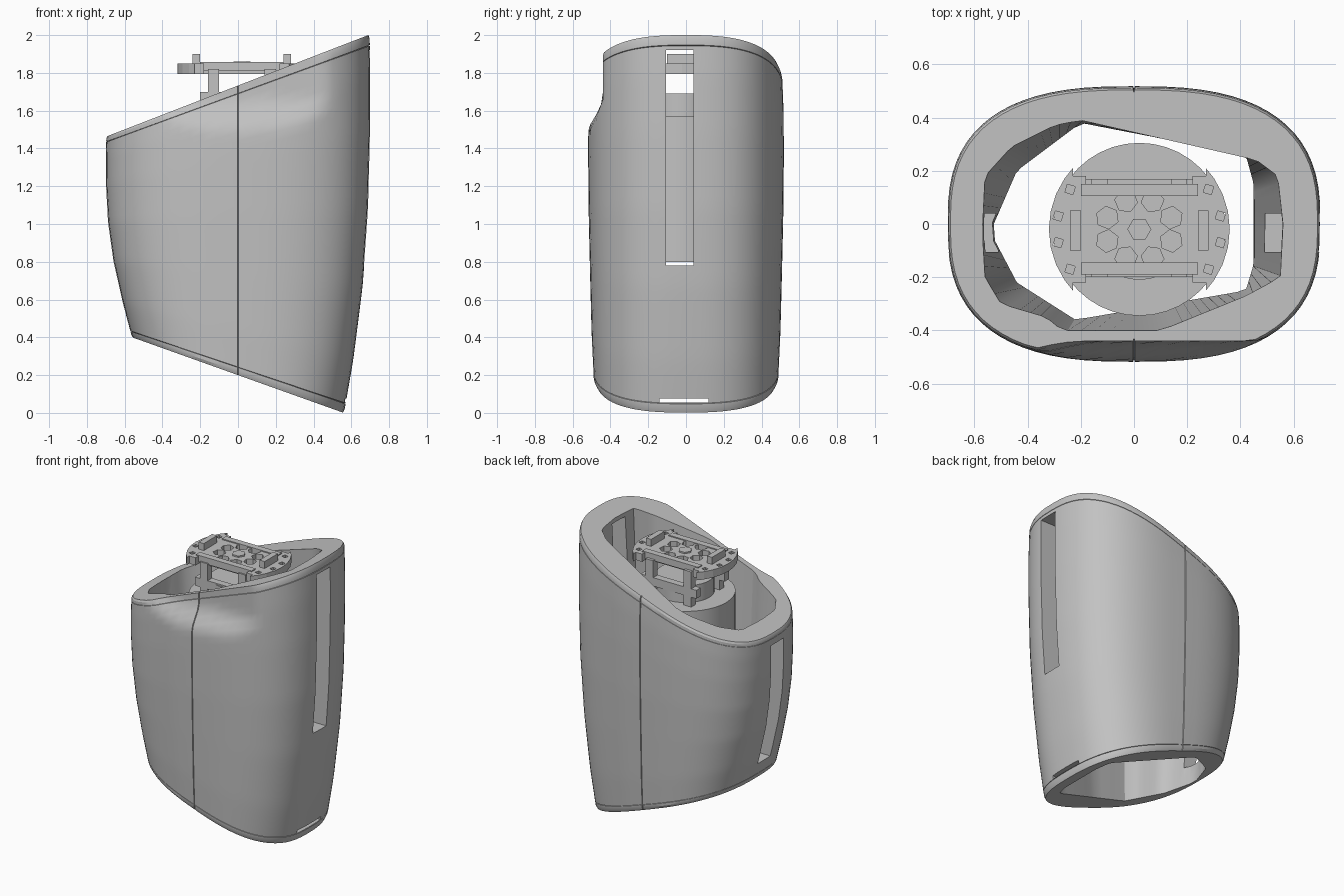
import bpy, bmesh, math
from mathutils import Vector

if "Cube" in bpy.data.objects:
    bpy.data.objects.remove(bpy.data.objects["Cube"])

grey = bpy.data.materials.new("satin_grey")
grey.use_nodes = True
colour = (0.54, 0.54, 0.54, 1)
grey.diffuse_color = colour
grey.node_tree.nodes["Principled BSDF"].inputs["Base Color"].default_value = colour


def smooth_shade(ob, degrees):
    bpy.ops.object.select_all(action='DESELECT')
    ob.select_set(True)
    bpy.context.view_layer.objects.active = ob
    bpy.ops.object.shade_smooth_by_angle(angle=math.radians(degrees))


def finish(name, bm):
    bmesh.ops.recalc_face_normals(bm, faces=bm.faces)
    mesh = bpy.data.meshes.new(name)
    bm.to_mesh(mesh)
    bm.free()
    mesh.materials.append(grey)
    ob = bpy.data.objects.new(name, mesh)
    bpy.context.collection.objects.link(ob)
    return ob


def prism(bm, pts, z0, z1):
    low = [bm.verts.new((x, y, z0)) for x, y in pts]
    high = [bm.verts.new((x, y, z1)) for x, y in pts]
    bm.faces.new(low)
    bm.faces.new(high)
    for i in range(len(pts)):
        j = (i + 1) % len(pts)
        bm.faces.new((low[i], low[j], high[j], high[i]))


def ring(cx, cy, r, n, turn=0.0):
    return [(cx + r * math.cos(turn + math.tau * i / n),
             cy + r * math.sin(turn + math.tau * i / n)) for i in range(n)]


def rect(x0, x1, y0, y1):
    return [(x0, y0), (x1, y0), (x1, y1), (x0, y1)]


def solid(name, parts):
    bm = bmesh.new()
    for part in parts:
        prism(bm, *part)
    return finish(name, bm)


def cut(target, cutter):
    cutter.hide_render = True
    mod = target.modifiers.new("cut", 'BOOLEAN')
    mod.object, mod.operation, mod.solver = cutter, 'DIFFERENCE', 'EXACT'
    bpy.context.view_layer.objects.active = target
    bpy.ops.object.modifier_apply(modifier=mod.name)
    bpy.data.objects.remove(cutter)


# Sleeve: rounded section swept between two tilted planes
PROFILE = [(0, .556, .48), (.012, .565, .49), (.15, .61, .5), (.35, .66, .508),
           (.55, .689, .515), (.75, .7, .518), (.9, .701, .517), (.99, .697, .512),
           (1, .69, .504)]
# Faceted openings in the upper and lower rims
UPPER = [(-.57, -.03), (-.56, .18), (-.46, .29), (-.3, .37), (-.2, .39), (.46, .24),
         (.54, .18), (.56, 0), (.55, -.2), (.42, -.27), (.1, -.4), (-.27, -.4),
         (-.33, -.35), (-.5, -.3), (-.56, -.2)]
LOWER = [(-.54, -.03), (-.44, .2), (-.2, .38), (.42, .26), (.45, .15), (.45, -.15),
         (.42, -.25), (-.22, -.36), (-.44, -.22)]


def radii(s):
    for (a, xa, ya), (b, xb, yb) in zip(PROFILE, PROFILE[1:]):
        if s <= b:
            t = (s - a) / (b - a)
            return xa + (xb - xa) * t, ya + (yb - ya) * t


def height(x, s):
    return (.2 - .357 * x) * (1 - s) + (1.733 + .387 * x) * s


def point(angle, s, inset):
    rx, ry = radii(s)
    c, d = math.cos(angle), math.sin(angle)
    x = (rx - inset) * math.copysign(abs(c) ** .75, c)
    y = (ry - inset) * math.copysign(abs(d) ** .75, d)
    z = height(x, s)
    # flattened panel at the top of the front
    t = min(max((1.66 - z) / .18, 0), 1)
    limit = .44 + .08 * t * t * (3 - 2 * t) - inset
    return Vector((x, max(y, -limit), z))


def opening_point(angle, s, outline):
    ray = point(angle, .5, 0).to_2d().normalized()
    for i, a in enumerate(outline):
        a, edge = Vector(a), Vector(outline[(i + 1) % len(outline)]) - Vector(a)
        turn = ray.cross(edge)
        if abs(turn) > 1e-9:
            along, reach = a.cross(ray) / turn, a.cross(edge) / turn
            if reach > 0 and -1e-6 <= along <= 1 + 1e-6:
                hit = ray * reach
                return Vector((hit.x, hit.y, height(hit.x, s)))


angles = [(math.tau * i / 72, False) for i in range(72) if i not in (18, 54)]
for mid in (math.pi / 2, 3 * math.pi / 2):
    angles += [(mid - .0008, False), (mid, True), (mid + .0008, False)]
angles.sort()

# Outer wall with seam grooves, then rims joined by a straight thick inner wall
grid = []
bm = bmesh.new()
grooves = {.026: 0, .027: .008, .028: 0, .971: 0, .972: .008, .973: 0}
steps = {0, .012, .99, 1} | {.05 + i * .9 / 32 for i in range(33)} | set(grooves)
for s in sorted(steps):
    loop = []
    for a, is_seam in angles:
        co = point(a, s, grooves.get(s, 0))
        if is_seam:
            co.y -= math.copysign(.01, co.y)
        loop.append(bm.verts.new(co))
    grid.append(loop)
for s, outline in ((1, UPPER), (0, LOWER)):
    grid.append([bm.verts.new(opening_point(a, s, outline)) for a, _ in angles])
for i, here in enumerate(grid):
    above = grid[(i + 1) % len(grid)]
    for j in range(len(angles)):
        k = (j + 1) % len(angles)
        bm.faces.new((here[j], here[k], above[k], above[j]))
sleeve = finish("sleeve", bm)

# Side slots and a narrow gap above the lower rim
cut(sleeve, solid("slot_right", [(rect(.4, .9, -.105, .04), .78, 1.92)]))
cut(sleeve, solid("slot_left", [(rect(-.9, -.4, -.105, .04), .52, 1.39)]))
cut(sleeve, solid("lower_gap", [(rect(.35, .9, -.14, .12), .055, .077)]))
smooth_shade(sleeve, 28)

# Coupling plate: disc with flats and shoulder notches
CX, CY = .02, -.02
quarter = [(.2, .15), (.2, .2), (.25, .2), (.25, .23)]
quarter += [(.34 * math.cos(a), .34 * math.sin(a)) for a in (.6, .4, .2, 0)]
outline = quarter + [(x, -y) for x, y in reversed(quarter[:-1])]
outline += [(-x, y) for x, y in reversed(outline)]
plate = solid("coupling_plate", [([(CX + x, CY + y) for x, y in outline], 1.795, 1.85)])

holes = []
for i in range(8):
    a = math.tau * (i + .5) / 8
    holes.append((ring(CX + .13 * math.cos(a), CY + .115 * math.sin(a), .043, 6, a), 1.7, 1.9))
for side in (-1, 1):
    for x, y in ((.26, -.15), (.305, -.05), (.305, .05), (.26, .15)):
        holes.append((ring(CX + side * x, CY + y, .022, 4, .5), 1.7, 1.9))
cut(plate, solid("plate_holes", holes))

# Raised details on the plate
solid("drive_blocks", [(rect(CX + s * .24 - .02, CX + s * .24 + .02, -.1, .05), 1.845, 1.9)
                       for s in (-1, 1)])
solid("plate_bars", [(rect(-.2, .24, y, y + .045), 1.81, 1.857) for y in (-.19, .105)])
solid("centre_nut", [(ring(CX, CY, .045, 6), 1.8, 1.86)])

# Brackets carrying the plate on the motor
solid("brackets", [(rect(-.2, .24, y, y + .05), 1.64, 1.7) for y in (-.2, .12)]
      + [(rect(x, x + .06, y, y + .05), 1.56, 1.82) for x in (-.16, .14) for y in (-.2, .12)])

# Motor below the plate
smooth_shade(solid("motor_body", [(ring(CX, CY, .325, 40), .8, 1.57)]), 40)
smooth_shade(solid("motor_cap", [(ring(CX, CY, .19, 32), 1.56, 1.69)]), 40)
